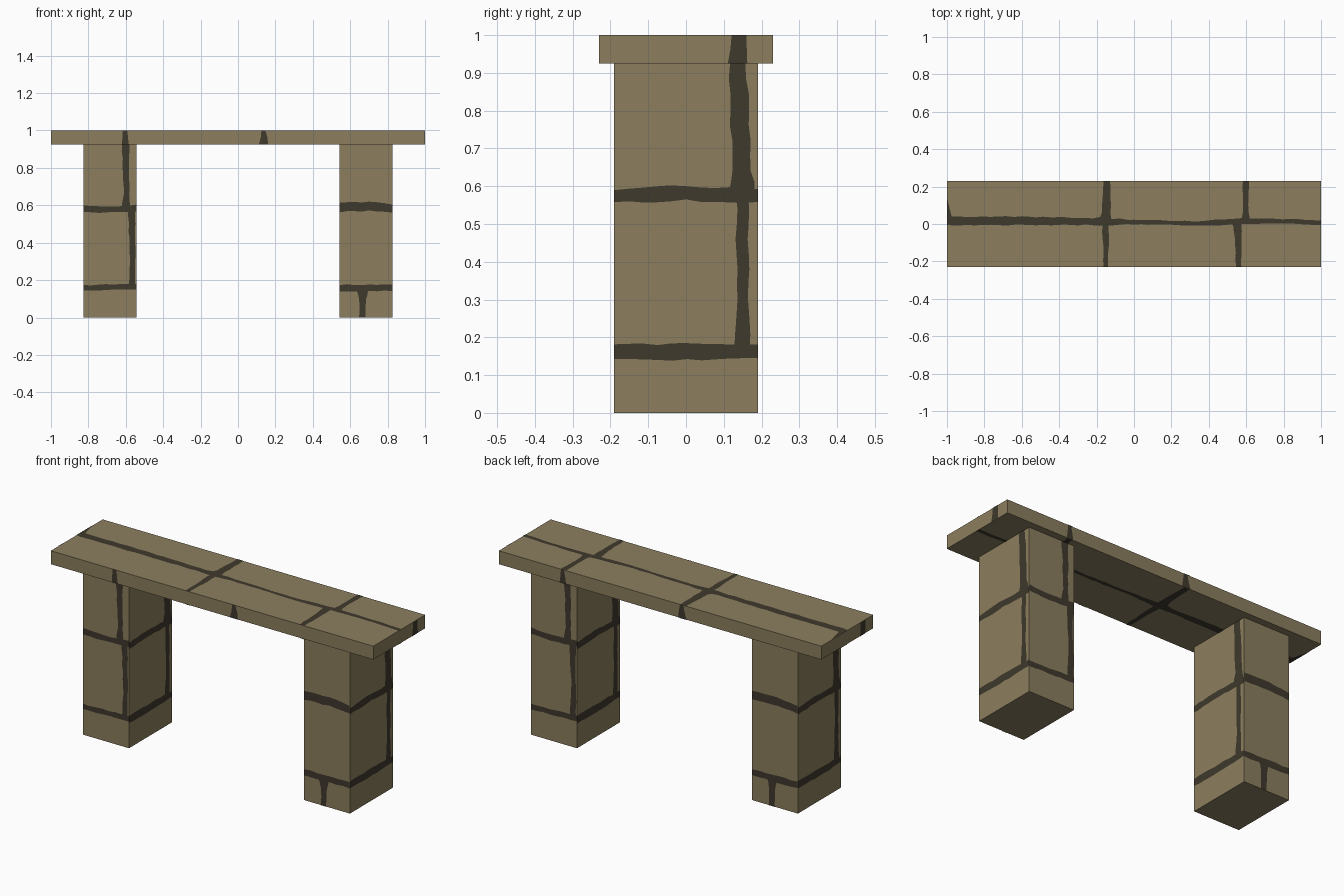
import bpy, bmesh, random
from mathutils import Vector

if "Cube" in bpy.data.objects:
    bpy.data.objects.remove(bpy.data.objects["Cube"])

random.seed(4)


def material(name, rgb):
    m = bpy.data.materials.new(name)
    m.diffuse_color = (*rgb, 1)
    m.use_nodes = True
    m.node_tree.nodes["Principled BSDF"].inputs["Base Color"].default_value = m.diffuse_color
    return m


STONE = material("tan stone", (0.262, 0.209, 0.114))
MORTAR = material("dark mortar", (0.049, 0.041, 0.026))
GAP = 0.0015  # mortar sits just proud of the stone


def add_object(name, bm, mat):
    me = bpy.data.meshes.new(name)
    bm.to_mesh(me)
    bm.free()
    me.materials.append(mat)
    ob = bpy.data.objects.new(name, me)
    bpy.context.collection.objects.link(ob)


def block(name, lo, hi):
    bm = bmesh.new()
    bmesh.ops.create_cube(bm, size=1)
    for v in bm.verts:
        v.co = [(a + b) / 2 + c * (b - a) for a, b, c in zip(lo, hi, v.co)]
    add_object(name, bm, STONE)


def ribbon(bm, place, normal, along, rows):
    """Wobbly band; rows are (position, low edge, high edge)."""
    pairs = []
    for i, (r0, r1) in enumerate(zip(rows, rows[1:])):
        n = max(2, round((r1[0] - r0[0]) / 0.04))
        for k in range(0 if i == 0 else 1, n + 1):
            t, lo, hi = (a + (b - a) * k / n for a, b in zip(r0, r1))
            lo += random.uniform(-0.003, 0.003)
            hi += random.uniform(-0.003, 0.003)
            ends = [(t, lo), (t, hi)] if along == "h" else [(lo, t), (hi, t)]
            pairs.append([bm.verts.new(place(*e)) for e in ends])
    for (a, b), (c, d) in zip(pairs, pairs[1:]):
        f = bm.faces.new((a, c, d, b))
        f.normal_update()
        if f.normal.dot(Vector(normal)) < 0:
            f.normal_flip()


# Stone blocks: top slab and two legs
IN, OUT, LEG_Y, LEG_H, SLAB_Y = 0.543, 0.827, 0.19, 0.925, 0.23
block("seat_slab", (-1, -SLAB_Y, LEG_H), (1, SLAB_Y, 1))
block("left_leg", (-OUT, -LEG_Y, 0), (-IN, LEG_Y, LEG_H))
block("right_leg", (IN, -LEG_Y, 0), (OUT, LEG_Y, LEG_H))

# Mortar on the front faces, as (direction, rows)
front_legs = [
    ("h", [(-OUT, .565, .602), (-.7, .56, .592), (-IN, .57, .602)]),
    ("h", [(-OUT, .143, .172), (-IN, .15, .182)]),
    ("v", [(.58, -.625, -.575), (.66, -.612, -.582), (LEG_H, -.62, -.581)]),
    ("v", [(.16, -.587, -.549), (.3, -.577, -.549), (.58, -.587, -.55)]),
    ("h", [(IN, .565, .612), (.7, .57, .618), (OUT, .562, .605)]),
    ("h", [(IN, .14, .175), (OUT, .142, .178)]),
    ("v", [(0, .65, .683), (.1, .65, .685), (.15, .635, .695)]),
]
front_slab = [
    ("v", [(LEG_H, -.62, -.583), (1, -.615, -.592)]),
    ("v", [(LEG_H, .114, .164), (1, .126, .148)]),
]
# Mortar on the right-hand faces
side_legs = [
    ("h", [(-LEG_Y, .556, .59), (-.08, .56, .6), (0, .563, .6), (LEG_Y, .556, .592)]),
    ("h", [(-LEG_Y, .14, .182), (.08, .14, .182), (LEG_Y, .146, .178)]),
    ("v", [(.58, .11, .184), (.64, .122, .174), (LEG_H, .114, .16)]),
    ("v", [(.16, .125, .17), (.3, .134, .166), (.58, .134, .166)]),
]
side_slab = [("v", [(LEG_H, .112, .162), (1, .118, .16)])]


# Each side is repeated on the opposite side by a half turn about z
def sides(name, front, front_y, right, right_xs):
    bm = bmesh.new()
    for s in (1, -1):
        for along, rows in front:
            ribbon(bm, lambda a, b: (s * a, -s * (front_y + GAP), b),
                   (0, -s, 0), along, rows)
        for x in right_xs:
            for along, rows in right:
                ribbon(bm, lambda a, b: (s * (x + GAP), s * a, b),
                       (s, 0, 0), along, rows)
    add_object(name, bm, MORTAR)


sides("leg_mortar", front_legs, LEG_Y, side_legs, (OUT, -IN))
sides("slab_edge_mortar", front_slab, SLAB_Y, side_slab, (1,))


# Mortar on the slab's top and underside
def flat(name, z, up, bands):
    bm = bmesh.new()
    for along, rows in bands:
        ribbon(bm, lambda a, b: (a, b, z + up * GAP), (0, 0, up), along, rows)
    add_object(name, bm, MORTAR)


slab_bands = [
    ("h", [(-1, -.005, .14), (-.975, -.008, .04), (-.6, -.006, .04),
           (-.22, -.004, .03), (-.15, -.01, .045)]),
    ("h", [(-.15, -.012, .03), (0, .0, .024), (.35, -.008, .014),
           (.58, -.002, .032), (.75, .003, .028), (1, -.005, .02)]),
    ("v", [(-SLAB_Y, -.162, -.14), (0, -.17, -.132)]),
    ("v", [(0, -.19, -.12), (.06, -.172, -.125), (SLAB_Y, -.162, -.126)]),
    ("v", [(-SLAB_Y, .546, .576), (0, .532, .575)]),
    ("v", [(0, .57, .62), (.06, .582, .612), (SLAB_Y, .584, .616)]),
]
flat("slab_top_mortar", 1, 1, slab_bands)
flat("slab_underside_mortar", LEG_H, -1, slab_bands)

# Mortar under the feet
flat("left_foot_mortar", 0.0016, -1, [("h", [(-OUT, -.007, .04), (-IN, -.005, .036)])])
flat("right_foot_mortar", 0.0016, -1, [
    ("h", [(IN, -.005, .03), (OUT, .0, .026)]),
    ("v", [(-LEG_Y, .548, .576), (0, .547, .575)]),
    ("v", [(0, .575, .615), (LEG_Y, .584, .615)]),
])
